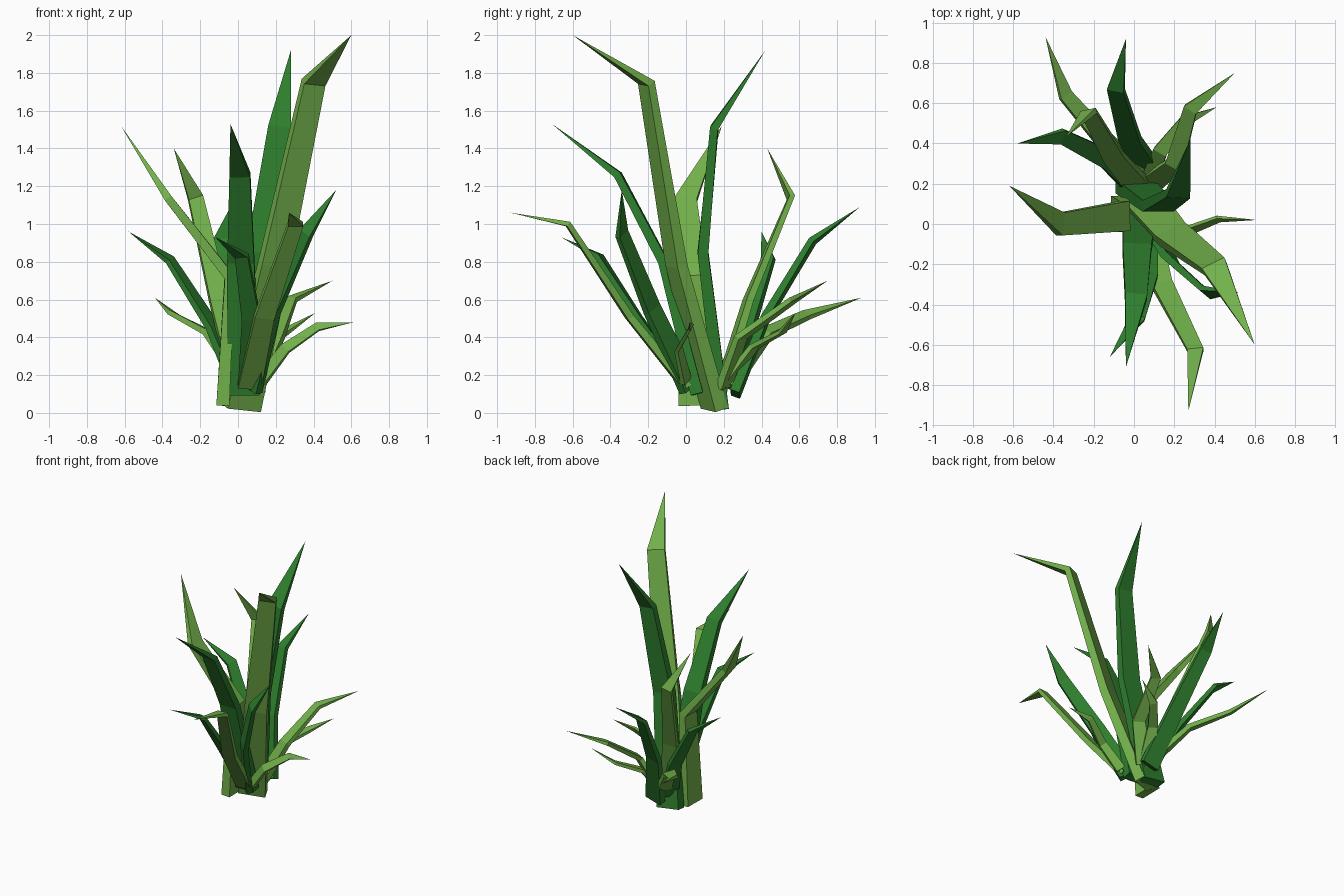
import bpy
from mathutils import Vector


def material(name, rgb):
    m = bpy.data.materials.new(name)
    m.diffuse_color = (*rgb, 1)
    return m


LIGHT = material("light_green", (0.17, 0.44, 0.07))
DARK = material("dark_green", (0.027, 0.21, 0.027))


def blade(name, mat, width, base, low, high, tip, side=None):
    """Flat tapering blade: three rectangular sections bent along a path, then a point."""
    pts = [Vector(p) for p in (base, low, high, tip)]
    if side is None:
        d = pts[2] - pts[0]
        side = (-d.y, d.x, 0)
    verts, faces = [], []
    for i, (ws, ts) in enumerate(((1.55, 0.6), (1.3, 0.47), (1.0, 0.36))):
        t = (pts[i + 1] - pts[i]).normalized()
        if i:
            t = (t + (pts[i] - pts[i - 1]).normalized()).normalized()
        n = Vector(side).cross(t).normalized()
        w, h = t.cross(n) * width * ws / 2, n * width * ts / 2
        verts += [pts[i] - w - h, pts[i] + w - h, pts[i] + w + h, pts[i] - w + h]
    verts.append(pts[3])
    faces.append((3, 2, 1, 0))
    for k in range(4):
        j = (k + 1) % 4
        for r in (0, 4):
            faces.append((r + k, r + j, r + 4 + j, r + 4 + k))
        faces.append((8 + k, 8 + j, 12))
    me = bpy.data.meshes.new(name)
    me.from_pydata(verts, [], faces)
    me.materials.append(mat)
    ob = bpy.data.objects.new(name, me)
    bpy.context.collection.objects.link(ob)


# Tall central blades
blade("tall_front_blade", LIGHT, 0.125, (0.02, 0.15, 0.025), (0.19, -0.05, 0.78),
      (0.40, -0.21, 1.75), (0.60, -0.60, 2.0), side=(0.92, 0.38, 0))
blade("tall_back_blade", DARK, 0.12, (0.0, 0.19, 0.03), (0.12, 0.09, 0.85),
      (0.22, 0.15, 1.51), (0.28, 0.42, 1.92), side=(-1, 0.0, 0))
blade("front_blade", DARK, 0.11, (0.03, 0.06, 0.10), (0.015, -0.12, 0.80),
      (0.01, -0.36, 1.26), (-0.04, -0.71, 1.53), side=(1, 0, -0.1))
blade("left_blade", LIGHT, 0.115, (-0.08, 0.05, 0.04), (-0.045, 0.04, 0.72),
      (-0.365, 0.0, 1.13), (-0.62, 0.19, 1.52), side=(0, -1, 0))
blade("back_left_blade", LIGHT, 0.08, (0.03, 0.18, 0.11), (-0.10, 0.33, 0.60),
      (-0.225, 0.555, 1.14), (-0.34, 0.43, 1.40), side=(-1, -0.2, 0))

# Middle blades
blade("back_blade", DARK, 0.085, (0.08, 0.26, 0.10), (-0.02, 0.42, 0.50),
      (-0.09, 0.67, 0.91), (-0.04, 0.92, 1.09), side=(-1, 0, -0.35))
blade("front_right_blade", LIGHT, 0.08, (0.06, 0.0, 0.14), (0.14, -0.30, 0.51),
      (0.305, -0.625, 1.0), (0.27, -0.93, 1.06), side=(1, 0.1, 0))
blade("right_blade", DARK, 0.08, (0.07, 0.02, 0.13), (0.18, -0.18, 0.55),
      (0.36, -0.34, 0.95), (0.52, -0.34, 1.18), side=(0.7, -0.6, -0.6))
blade("left_back_blade", DARK, 0.075, (0.0, 0.20, 0.14), (-0.13, 0.32, 0.45),
      (-0.36, 0.435, 0.81), (-0.58, 0.40, 0.96))
blade("low_front_blade", DARK, 0.075, (0.06, 0.0, 0.15), (0.07, -0.25, 0.50),
      (0.02, -0.46, 0.83), (-0.12, -0.66, 0.93), side=(1, 0.1, -0.35))

# Short drooping blades
blade("short_back_right_blade", LIGHT, 0.07, (0.08, 0.20, 0.14), (0.20, 0.29, 0.40),
      (0.28, 0.57, 0.60), (0.50, 0.75, 0.70))
blade("short_back_left_blade", LIGHT, 0.07, (0.05, 0.22, 0.14), (-0.15, 0.42, 0.42),
      (-0.34, 0.64, 0.52), (-0.44, 0.93, 0.61), side=(-0.8, -0.5, 0.4))
blade("small_back_blade", LIGHT, 0.055, (0.07, 0.20, 0.14), (0.13, 0.36, 0.35),
      (0.25, 0.51, 0.43), (0.41, 0.58, 0.53))
blade("small_right_blade", LIGHT, 0.045, (0.12, 0.0, 0.17), (0.25, -0.04, 0.34),
      (0.42, 0.025, 0.455), (0.61, 0.02, 0.48), side=(-0.4, 0.4, 0.8))
